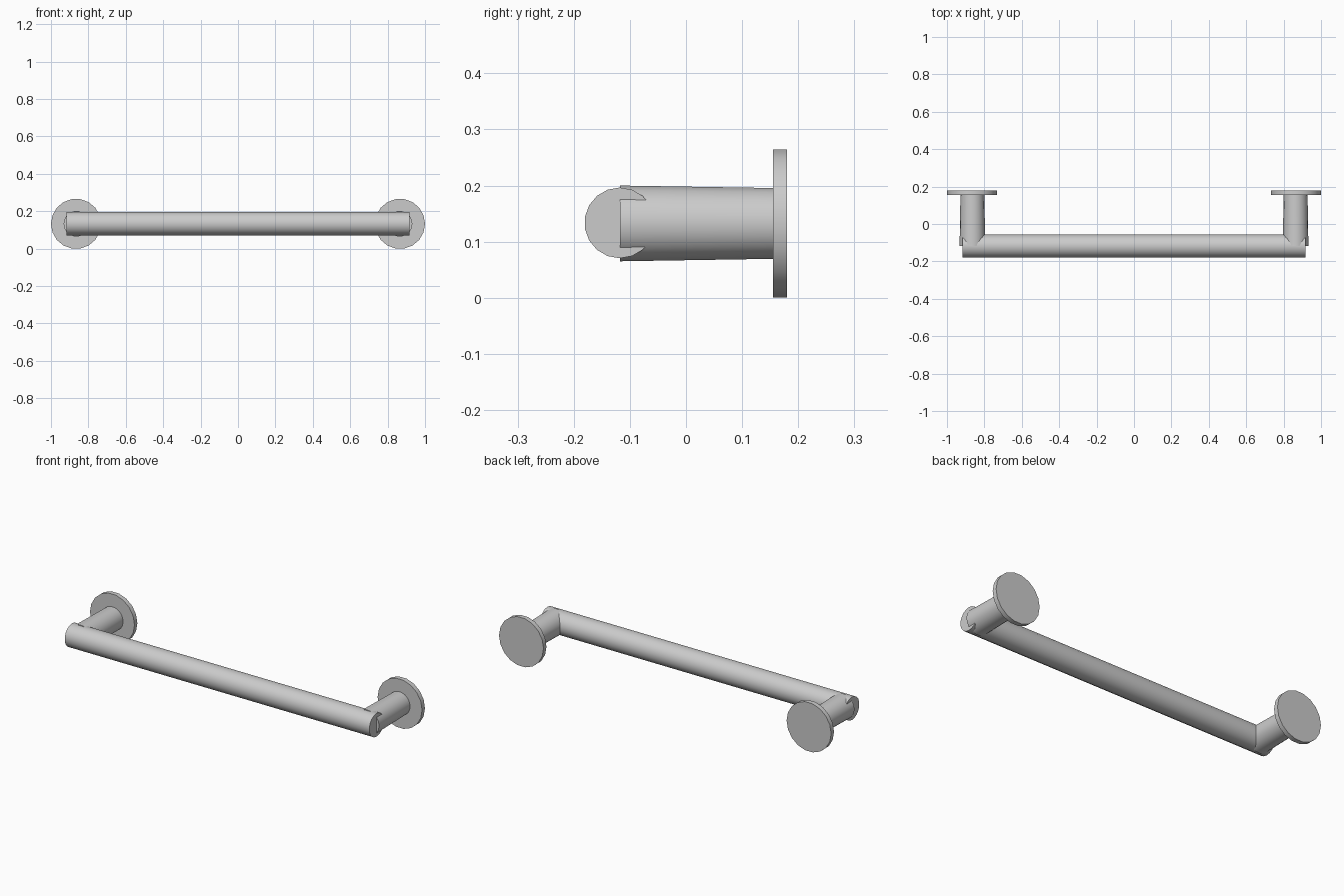
import bpy
import bmesh
from math import radians
from mathutils import Matrix, Vector

cube = bpy.data.objects.get("Cube")
if cube:
    bpy.data.objects.remove(cube, do_unlink=True)

SIDES = 18
AXIS_Z = 0.1325

# Single satin metal colour
metal = bpy.data.materials.new("satin_grey_metal")
metal.use_nodes = True
grey = (0.6, 0.6, 0.6, 1.0)
metal.diffuse_color = grey
metal.node_tree.nodes["Principled BSDF"].inputs["Base Color"].default_value = grey


def rod(name, start, end, r_start, r_end, turn_axis):
    """Capped tapered cylinder between two points on the x or y axis."""
    start, end = Vector(start), Vector(end)
    turn = Matrix.Rotation(radians(90), 4, turn_axis)
    roll = Matrix.Rotation(radians(90), 4, "Z")
    bm = bmesh.new()
    bmesh.ops.create_cone(
        bm, cap_ends=True, segments=SIDES, radius1=r_start, radius2=r_end,
        depth=(end - start).length,
        matrix=Matrix.Translation((start + end) / 2) @ turn @ roll)
    mesh = bpy.data.meshes.new(name)
    bm.to_mesh(mesh)
    bm.free()
    mesh.materials.append(metal)
    obj = bpy.data.objects.new(name, mesh)
    bpy.context.collection.objects.link(obj)
    bpy.ops.object.select_all(action="DESELECT")
    obj.select_set(True)
    bpy.context.view_layer.objects.active = obj
    bpy.ops.object.shade_smooth_by_angle(angle=radians(35))
    return obj


# Horizontal rail
rod("rail", (-0.917, -0.118, AXIS_Z + 0.001), (0.917, -0.118, AXIS_Z + 0.001),
    0.063, 0.063, "Y")

# Tapered posts and round wall plates at both ends
for side, s in (("left", 1), ("right", -1)):
    x = s * 0.866
    rod(side + "_post", (x - s * 0.002, 0.157, AXIS_Z), (x - s * 0.002, -0.118, AXIS_Z),
        0.064, 0.0685, "X")
    rod(side + "_wall_plate", (x, 0.18, AXIS_Z), (x, 0.155, AXIS_Z),
        0.134, 0.134, "X")
